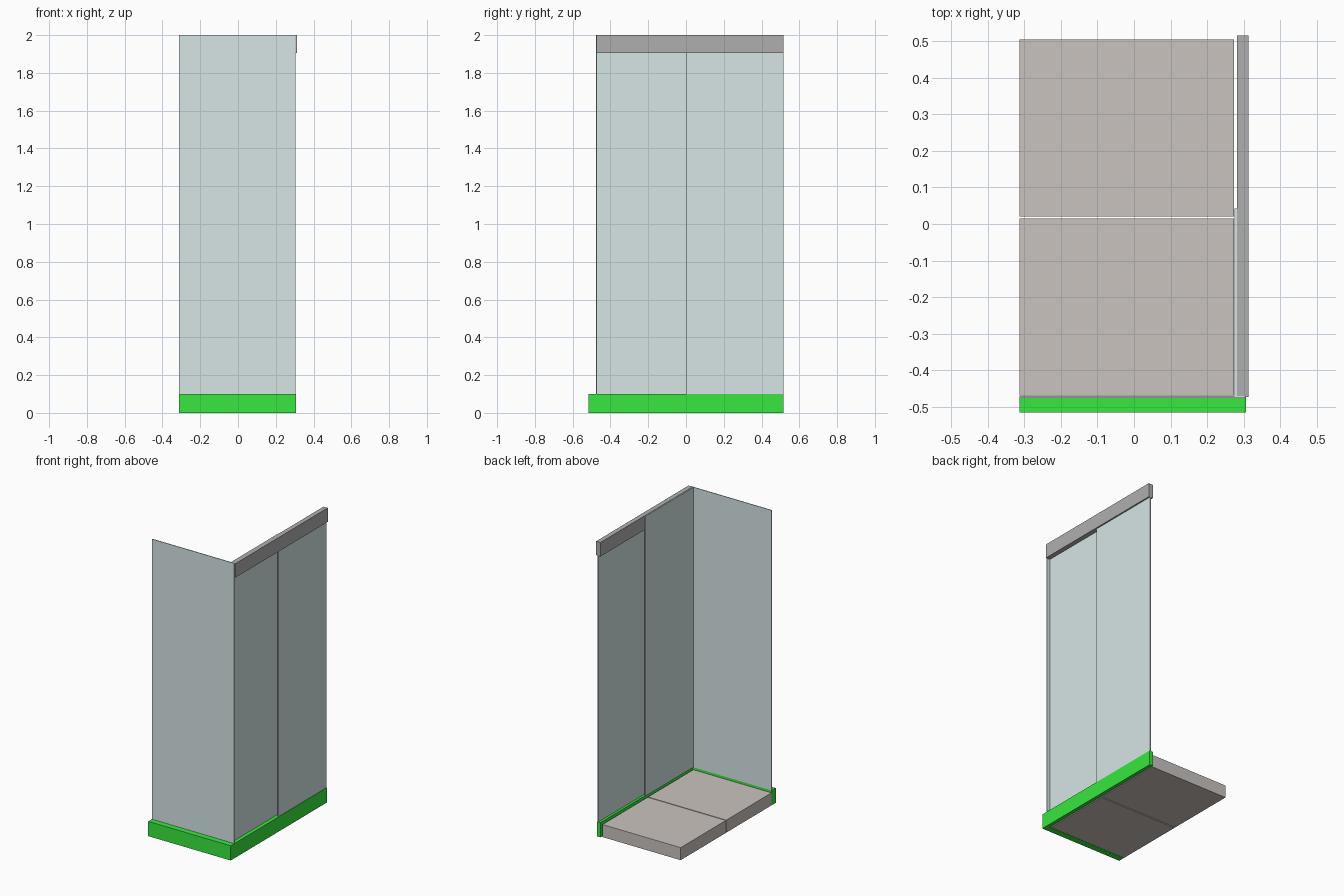
import bpy

if "Cube" in bpy.data.objects:
    bpy.data.objects.remove(bpy.data.objects["Cube"])


def material(name, colour):
    mat = bpy.data.materials.new(name)
    mat.diffuse_color = (*colour, 1.0)
    mat.use_nodes = True
    mat.node_tree.nodes["Principled BSDF"].inputs["Base Color"].default_value = mat.diffuse_color
    return mat


def box(name, x, y, z, mat):
    """Flat-faced box from (min, max) ranges on each axis."""
    bpy.ops.mesh.primitive_cube_add(size=1)
    obj = bpy.context.object
    obj.name = name
    mins, sizes = zip(*[(a, b - a) for a, b in (x, y, z)])
    for v in obj.data.vertices:
        v.co = [m + (c + 0.5) * s for m, c, s in zip(mins, v.co, sizes)]
    obj.data.materials.append(mat)
    return obj


green = material("green", (0.04, 0.8, 0.05))
glass = material("glass", (0.68, 0.79, 0.79))
stone = material("stone", (0.59, 0.55, 0.52))
metal = material("metal", (0.43, 0.43, 0.43))

LEFT, CURB_TOP, TOP = -0.313, 0.10, 2.0

# Two floor slabs with a narrow joint between them
for label, y in (("front", (-0.469, 0.015)), ("back", (0.021, 0.504))):
    box(f"floor_slab_{label}", (LEFT, 0.274), y, (0, 0.085), stone)

# Raised curbs along the front and right sides
box("front_curb", (LEFT, 0.306), (-0.515, -0.471), (0, CURB_TOP), green)
box("right_curb", (0.281, 0.306), (-0.471, 0.515), (0, CURB_TOP), green)

# Fixed front pane
box("front_pane", (LEFT, 0.304), (-0.476, -0.471), (CURB_TOP, TOP), glass)

# Sliding door panes: the inner one rises beside the rail, the outer one meets it
box("inner_door_pane", (0.275, 0.281), (-0.471, 0.042), (CURB_TOP, TOP - 0.002), glass)
box("outer_door_pane", (0.297, 0.303), (0.0, 0.515), (CURB_TOP, 1.905), glass)

# Overhead door rail
box("door_rail", (0.281, 0.313), (-0.473, 0.515), (1.905, TOP), metal)
